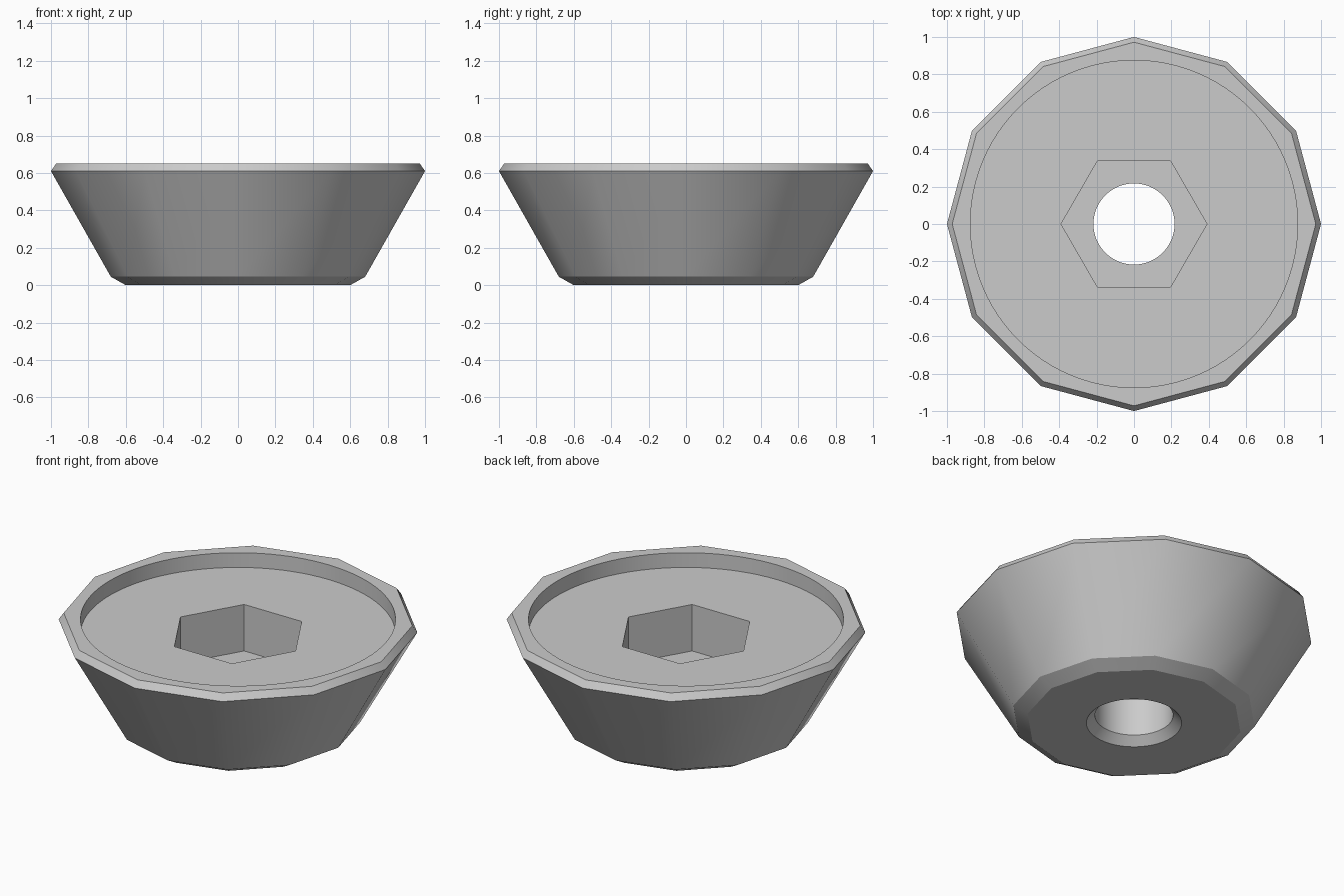
import bpy, bmesh, math

if "Cube" in bpy.data.objects:
    bpy.data.objects.remove(bpy.data.objects["Cube"], do_unlink=True)

grey = bpy.data.materials.new("plain_grey")
grey.use_nodes = True
colour = (0.6, 0.6, 0.6, 1)
grey.diffuse_color = colour
grey.node_tree.nodes["Principled BSDF"].inputs["Base Color"].default_value = colour


def stacked_prism(name, sides, profile):
    """Closed solid from (radius, height) rings, listed bottom to top."""
    bm = bmesh.new()
    rings = []
    for r, z in profile:
        rings.append([bm.verts.new((r * math.cos(math.tau * i / sides),
                                    r * math.sin(math.tau * i / sides), z))
                      for i in range(sides)])
    for low, high in zip(rings, rings[1:]):
        for i in range(sides):
            j = (i + 1) % sides
            bm.faces.new((low[i], low[j], high[j], high[i]))
    bm.faces.new(rings[0][::-1])
    bm.faces.new(rings[-1])
    mesh = bpy.data.meshes.new(name)
    bm.to_mesh(mesh)
    bm.free()
    mesh.materials.append(grey)
    obj = bpy.data.objects.new(name, mesh)
    bpy.context.collection.objects.link(obj)
    return obj


# Twelve-sided tapered body with chamfered rims
body = stacked_prism("tapered_knob", 12,
                     [(0.6, 0), (0.68, 0.045), (1, 0.61), (0.972, 0.65)])

# Round top recess, hexagonal nut pocket, chamfered bolt hole
cutters = [
    stacked_prism("recess_cutter", 96, [(0.875, 0.56), (0.875, 0.8)]),
    stacked_prism("hex_pocket_cutter", 6, [(0.39, 0.275), (0.39, 0.7)]),
    stacked_prism("bolt_hole_cutter", 64,
                  [(0.315, -0.05), (0.217, 0.048), (0.217, 0.4)]),
]

bpy.ops.object.select_all(action="DESELECT")
bpy.context.view_layer.objects.active = body
body.select_set(True)
for cutter in cutters:
    cutter.hide_render = True
    mod = body.modifiers.new(cutter.name, "BOOLEAN")
    mod.operation = "DIFFERENCE"
    mod.solver = "EXACT"
    mod.object = cutter
    bpy.ops.object.modifier_apply(modifier=mod.name)
    bpy.data.objects.remove(cutter, do_unlink=True)

# Soft facets, crisp rims
bpy.ops.object.shade_smooth_by_angle(angle=math.radians(30))
